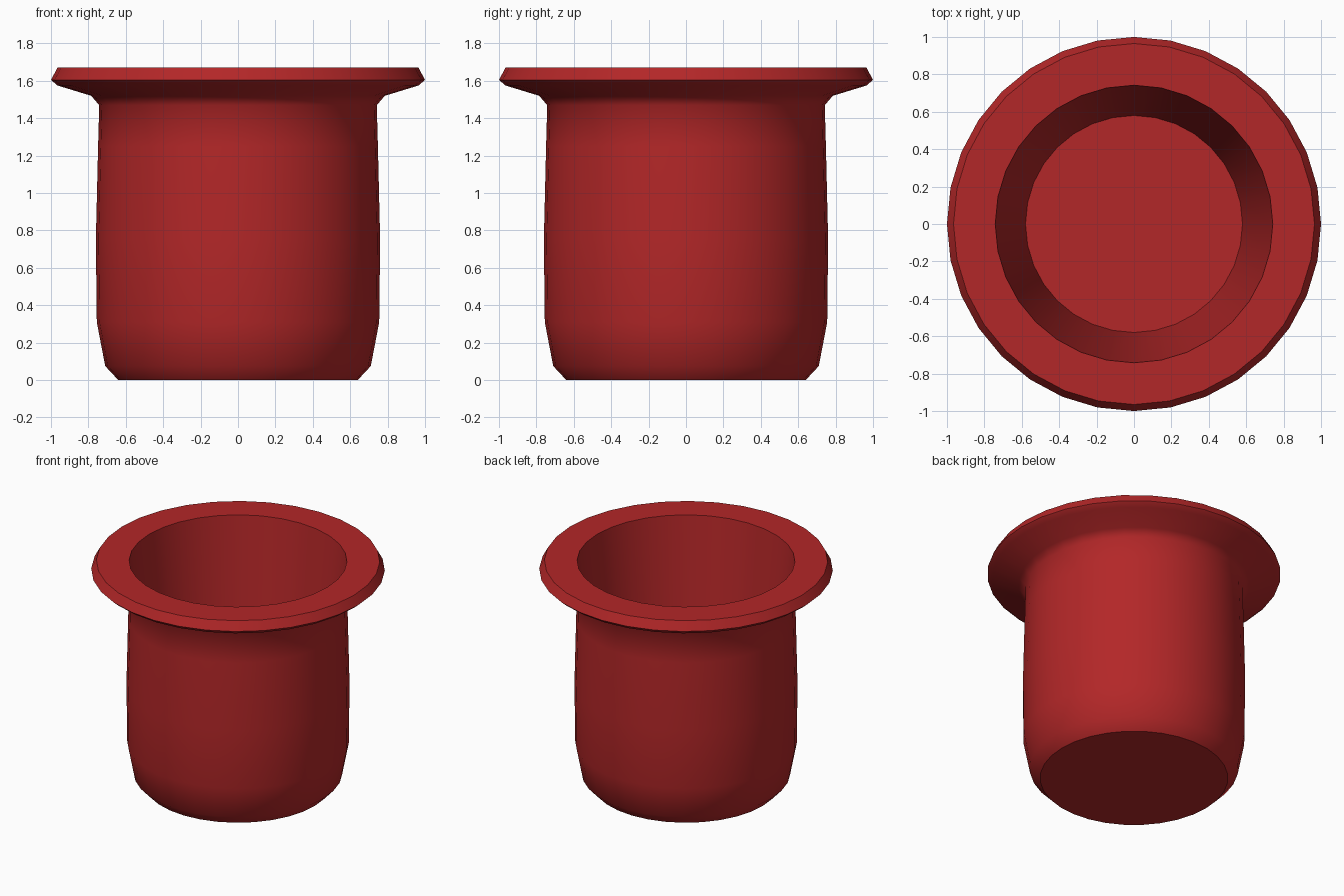
import bpy, bmesh, math

if "Cube" in bpy.data.objects:
    bpy.data.objects.remove(bpy.data.objects["Cube"])

# Single red colour
red = bpy.data.materials.new("red")
red.diffuse_color = (0.45, 0.02, 0.021, 1.0)
red.use_nodes = True
red.node_tree.nodes["Principled BSDF"].inputs["Base Color"].default_value = red.diffuse_color

SIDES = 32
# Radius, height: outer wall from the base, round the flange, then down the inside
profile = [(0.64, 0), (0.71, 0.075), (0.755, 0.31), (0.76, 0.75), (0.748, 1.25),
           (0.742, 1.47), (0.785, 1.52), (0.965, 1.575), (1.0, 1.605),
           (0.965, 1.67), (0.742, 1.67), (0.58, 0.09)]

# Flanged cup body, turned around z
bm = bmesh.new()
rings = []
for r, z in profile:
    rings.append([bm.verts.new((r * math.cos(2 * math.pi * i / SIDES),
                                r * math.sin(2 * math.pi * i / SIDES), z))
                  for i in range(SIDES)])
for a, b in zip(rings, rings[1:]):
    for i in range(SIDES):
        j = (i + 1) % SIDES
        bm.faces.new((a[i], a[j], b[j], b[i]))
# Underside and inner floor
bm.faces.new(rings[0][::-1])
bm.faces.new(rings[-1])
bmesh.ops.recalc_face_normals(bm, faces=bm.faces)

mesh = bpy.data.meshes.new("flanged_cup")
bm.to_mesh(mesh)
bm.free()
mesh.materials.append(red)
cup = bpy.data.objects.new("flanged_cup", mesh)
bpy.context.collection.objects.link(cup)

# Smooth walls, sharp rim and base edges
bpy.context.view_layer.objects.active = cup
cup.select_set(True)
bpy.ops.object.shade_smooth_by_angle(angle=math.radians(43))
